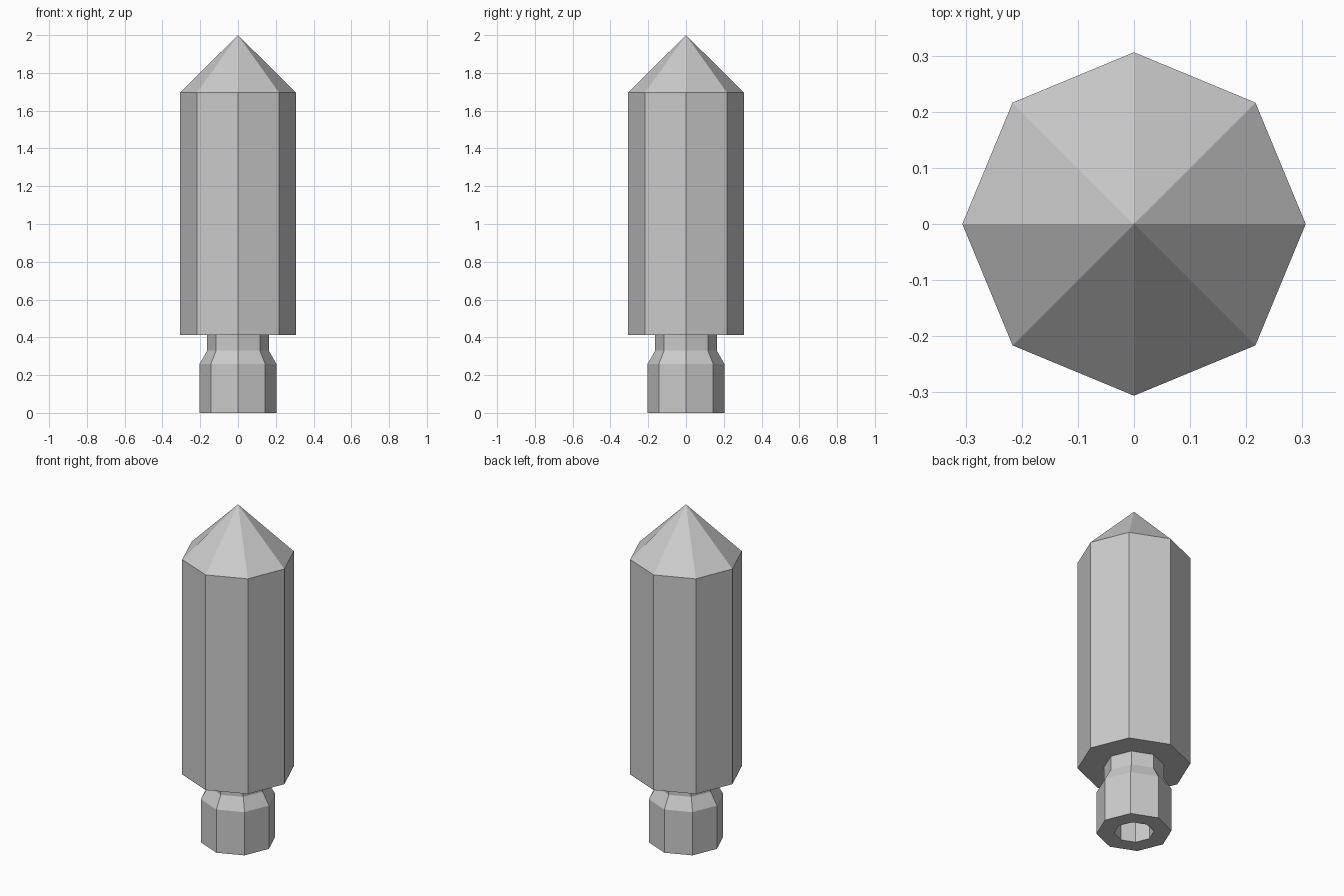
import bpy, bmesh
from math import cos, sin, tau

if "Cube" in bpy.data.objects:
    bpy.data.objects.remove(bpy.data.objects["Cube"])

SIDES = 8


def lathe(name, profile, closed=False):
    """Spin (radius, z) points around z with flat octagonal faces."""
    bm = bmesh.new()
    rings = []
    for r, z in profile:
        if r == 0:
            rings.append([bm.verts.new((0, 0, z))] * SIDES)
        else:
            rings.append([bm.verts.new((r * cos(tau * i / SIDES), r * sin(tau * i / SIDES), z))
                          for i in range(SIDES)])
    pairs = list(zip(rings, rings[1:]))
    if closed:
        pairs.append((rings[-1], rings[0]))
    for a, b in pairs:
        for i in range(SIDES):
            j = (i + 1) % SIDES
            corners = list(dict.fromkeys((a[i], a[j], b[j], b[i])))
            bm.faces.new(corners)
    if not closed:
        bm.faces.new(rings[0])
    bmesh.ops.recalc_face_normals(bm, faces=bm.faces[:])
    mesh = bpy.data.meshes.new(name)
    bm.to_mesh(mesh)
    bm.free()
    obj = bpy.data.objects.new(name, mesh)
    bpy.context.collection.objects.link(obj)
    return obj


# Main barrel with pointed tip
lathe("pointed_body", [(0.306, 0.413), (0.306, 1.696), (0, 2.0)])

# Hollow socket stem with narrower neck
lathe("socket_stem", [(0.108, 0), (0.204, 0), (0.204, 0.258), (0.163, 0.33),
                      (0.163, 0.413), (0.108, 0.413)], closed=True)
